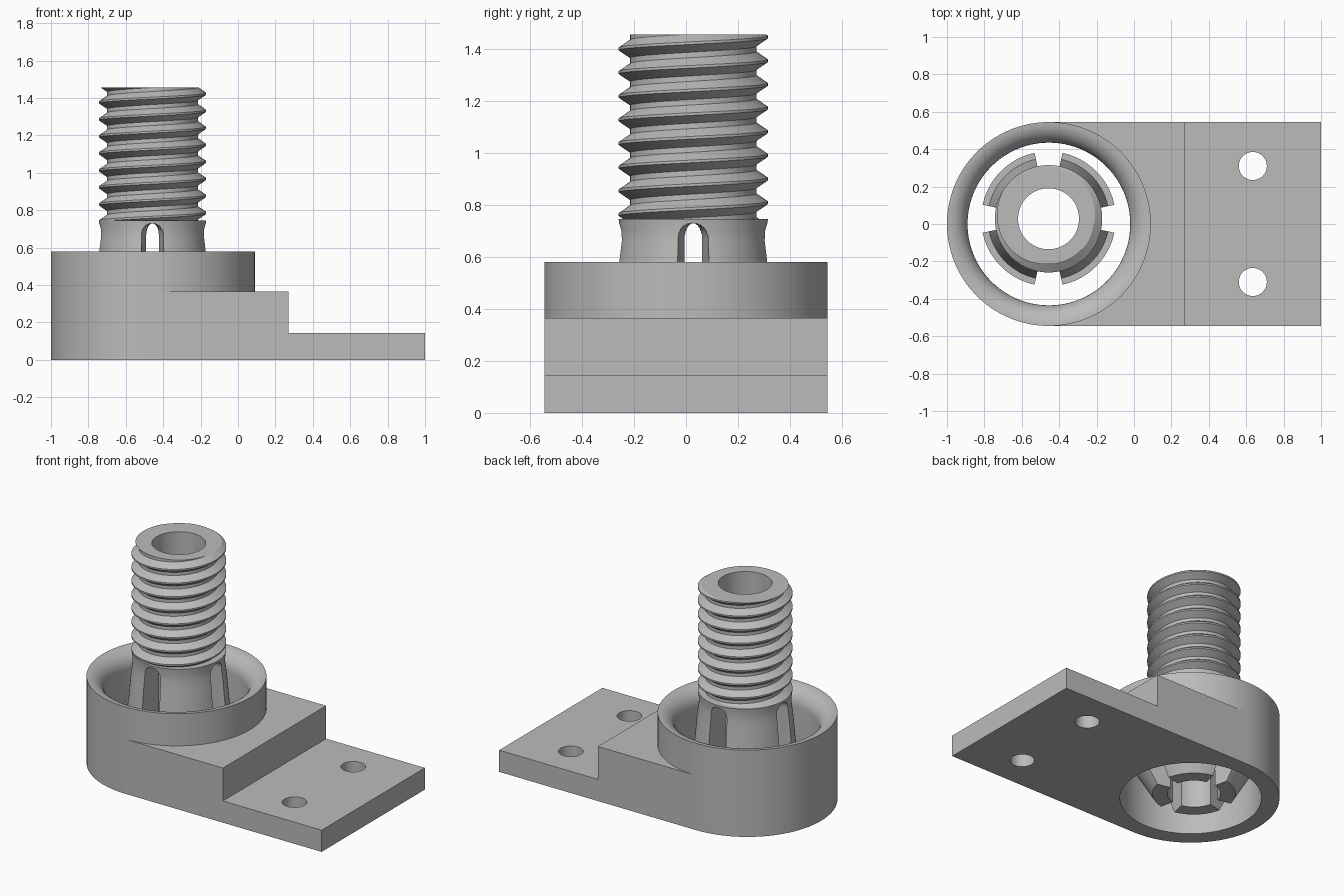
import bpy, bmesh
from math import sin, cos, pi, radians
from mathutils import Matrix, Vector

if "Cube" in bpy.data.objects:
    bpy.data.objects.remove(bpy.data.objects["Cube"])

AXIS_X = -0.455          # centre of the round housing
STEM = Vector((AXIS_X - 0.002, 0.028, 0))
BORE = 0.163

grey = bpy.data.materials.new("plain_grey")
grey.use_nodes = True
grey.diffuse_color = (0.5, 0.5, 0.5, 1)
grey.node_tree.nodes["Principled BSDF"].inputs["Base Color"].default_value = (0.5, 0.5, 0.5, 1)


def finish(name, bm):
    """Clean the mesh and link it as an object."""
    bmesh.ops.remove_doubles(bm, verts=bm.verts, dist=1e-5)
    bmesh.ops.recalc_face_normals(bm, faces=bm.faces)
    mesh = bpy.data.meshes.new(name)
    bm.to_mesh(mesh)
    bm.free()
    mesh.materials.append(grey)
    obj = bpy.data.objects.new(name, mesh)
    bpy.context.collection.objects.link(obj)
    return obj


def activate(obj):
    bpy.ops.object.select_all(action="DESELECT")
    obj.select_set(True)
    bpy.context.view_layer.objects.active = obj


def smooth(obj):
    activate(obj)
    bpy.ops.object.shade_smooth_by_angle(angle=radians(28))


def turned(name, profile_at, centre, steps=96):
    """Sweep a closed (radius, height) profile, which may vary with angle."""
    bm = bmesh.new()
    cols = []
    for i in range(steps + 1):
        a = 2 * pi * i / steps
        cols.append([bm.verts.new((centre.x + r * cos(a), centre.y + r * sin(a), z))
                     for r, z in profile_at(a)])
    for c, d in zip(cols, cols[1:]):
        for j in range(len(c)):
            k = (j + 1) % len(c)
            bm.faces.new((c[j], d[j], d[k], c[k]))
    return finish(name, bm)


def loft(bm, first, second):
    """Solid between two matching outlines."""
    a = [bm.verts.new(p) for p in first]
    b = [bm.verts.new(p) for p in second]
    bm.faces.new(a)
    bm.faces.new(b[::-1])
    for i in range(len(a)):
        j = (i + 1) % len(a)
        bm.faces.new((a[i], a[j], b[j], b[i]))


def cut(obj, bm):
    """Subtract the solids in bm from obj."""
    cutter = finish("cutter", bm)
    cutter.hide_render = True
    mod = obj.modifiers.new("cut", "BOOLEAN")
    mod.operation = "DIFFERENCE"
    mod.solver = "EXACT"
    mod.object = cutter
    activate(obj)
    bpy.ops.object.modifier_apply(modifier=mod.name)
    bpy.data.objects.remove(cutter)


# Round housing with a flared mouth
flare = [(0.545 - 0.11 * cos(t * pi / 20), 0.47 + 0.11 * sin(t * pi / 20)) for t in range(11)]
housing_profile = [(0.435, 0)] + flare + [(0.545, 0)]
housing = turned("housing", lambda a: housing_profile, Vector((AXIS_X, 0, 0)))
smooth(housing)

# Stepped mounting plate, hollowed for the housing and drilled for two screws
side = [(AXIS_X, 0), (1, 0), (1, 0.145), (0.27, 0.145), (0.27, 0.365), (AXIS_X, 0.365)]
bm = bmesh.new()
loft(bm, [(x, -0.545, z) for x, z in side], [(x, 0.545, z) for x, z in side])
plate = finish("mounting_plate", bm)
bm = bmesh.new()
for x, y, r in ((AXIS_X, 0, 0.5), (0.635, 0.31, 0.075), (0.635, -0.31, 0.075)):
    bmesh.ops.create_cone(bm, cap_ends=True, segments=64, radius1=r, radius2=r, depth=2,
                          matrix=Matrix.Translation((x, y, 0)))
cut(plate, bm)
smooth(plate)

# Barbed snap collar, split into four prongs
collar_profile = [(BORE, 0.02), (0.255, 0.02), (0.36, 0.2), (0.36, 0.25), (0.325, 0.25),
                  (0.305, 0.42), (0.291, 0.58), (0.281, 0.66), (0.281, 0.7),
                  (0.287, 0.745), (BORE, 0.745)]
collar = turned("snap_collar", lambda a: collar_profile, STEM)
arch = [(-1, -0.1), (1, -0.1)] + [(cos(t * pi / 12), 0.67 + 0.06 * sin(t * pi / 12))
                                  for t in range(13)]
bm = bmesh.new()
for q in range(4):
    turn = Matrix.Translation(STEM) @ Matrix.Rotation(q * pi / 2, 4, "Z")
    ends = [[turn @ Vector((r, s * r * 0.212, z)) for s, z in arch] for r in (0.1, 0.5)]
    loft(bm, *ends)
cut(collar, bm)
smooth(collar)

# Hollow threaded stem
PITCH, LOW, HIGH, CREST, ROOT = 0.091, 0.745, 1.455, 0.287, 0.243
FLAT, FOOT = 0.005, 0.035


def thread_profile(a):
    crest = 1.40 + PITCH * (a + pi / 2) / (2 * pi)

    def radius(z):
        d = abs((z - crest + PITCH / 2) % PITCH - PITCH / 2)
        t = min(max((d - FLAT) / (FOOT - FLAT), 0), 1)
        return CREST + (ROOT - CREST) * t

    heights = [crest + k * PITCH + d for k in range(-10, 3) for d in (-FOOT, -FLAT, FLAT, FOOT)]
    heights = [min(max(z, LOW), HIGH) for z in heights]
    return [(BORE, LOW)] + [(radius(z), z) for z in heights] + [(BORE, HIGH)]


smooth(turned("threaded_stem", thread_profile, STEM))
